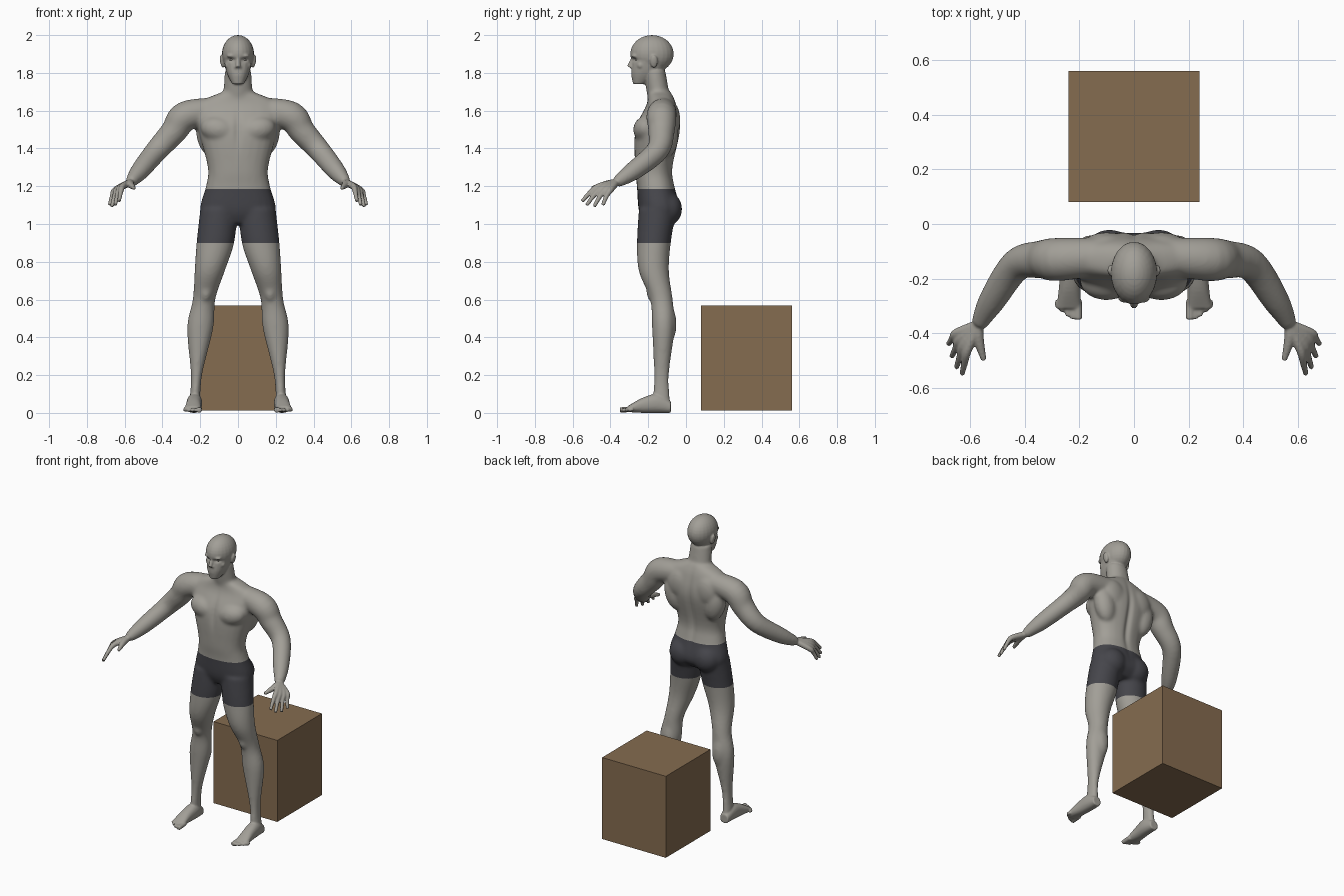
import bpy, bmesh, math
from mathutils import Vector, Matrix

cube = bpy.data.objects.get("Cube")
if cube:
    bpy.data.objects.remove(cube)

ACROSS, FORWARD, UP = Vector((1, 0, 0)), Vector((0, -1, 0)), Vector((0, 0, 1))
middle, both = (1,), (1, -1)


def material(name, colour):
    mat = bpy.data.materials.new(name)
    mat.use_nodes = True
    mat.diffuse_color = (*colour, 1)
    shader = mat.node_tree.nodes["Principled BSDF"]
    shader.inputs["Base Color"].default_value = (*colour, 1)
    return mat


def new_object(name, bm, *materials):
    mesh = bpy.data.meshes.new(name)
    bmesh.ops.recalc_face_normals(bm, faces=bm.faces)
    bm.to_mesh(mesh)
    bm.free()
    for mat in materials:
        mesh.materials.append(mat)
    ob = bpy.data.objects.new(name, mesh)
    bpy.context.collection.objects.link(ob)
    return ob


def spline(rows, steps=5):
    # Catmull-Rom curve through the rows, radii included
    points = [Vector(row) for row in rows]
    last = len(points) - 1
    curve = []
    for i in range(last):
        before, start, end, after = (points[min(max(i + k, 0), last)] for k in (-1, 0, 1, 2))
        leave, arrive = (end - before) / 2, (after - start) / 2
        for step in range(steps):
            t = step / steps
            bend = (start - end) * 2 + leave + arrive
            sag = (end - start) * 3 - leave * 2 - arrive
            curve.append(start + (leave + (sag + bend * t) * t) * t)
    return curve + [points[last]]


def tube(bm, rows, sides, axis=None, power=2, segments=24):
    # Each row holds a centre, a half width and, if not round, a half depth
    rows = spline([row if len(row) == 5 else (*row, row[-1]) for row in rows])
    for side in sides:
        path = [Vector((row[0] * side, row[1], row[2])) for row in rows]
        rings = []
        for i, (centre, row) in enumerate(zip(path, rows)):
            ahead, behind = path[min(i + 1, len(path) - 1)], path[max(i - 1, 0)]
            along = axis or (ahead - behind).normalized()
            wide = (ACROSS - along * along.x).normalized()
            deep = along.cross(wide)
            ring = []
            for k in range(segments):
                angle = math.tau * k / segments
                c, s = (math.copysign(abs(value) ** (2 / power), value)
                        for value in (math.cos(angle), math.sin(angle)))
                ring.append(bm.verts.new(centre + wide * c * row[3] + deep * s * row[4]))
            rings.append(ring)
        for low, high in zip(rings, rings[1:]):
            for k in range(segments):
                bm.faces.new((low[k], low[k - 1], high[k - 1], high[k]))
        bm.faces.new(rings[0])
        bm.faces.new(rings[-1])


def lump(bm, centre, size, sides=both, tilt=0):
    for side in sides:
        place = Matrix.Translation((centre[0] * side, centre[1], centre[2]))
        turn = Matrix.Rotation(tilt * side, 4, 'Y')
        bmesh.ops.create_uvsphere(bm, u_segments=24, v_segments=16, radius=1,
                                  matrix=place @ turn @ Matrix.Diagonal((*size, 1)))


def fuse(bm, voxel, softness):
    # Weld overlapping parts into one skin and soften the joins
    ob = new_object("fused", bm)
    weld = ob.modifiers.new("weld", 'REMESH')
    weld.mode, weld.voxel_size = 'VOXEL', voxel
    soften = ob.modifiers.new("soften", 'SMOOTH')
    soften.factor, soften.iterations = 0.5, softness
    skin = bmesh.new()
    skin.from_object(ob, bpy.context.evaluated_depsgraph_get())
    bpy.data.objects.remove(ob)
    return skin


def press(bm, x, z, width, height, depth):
    # Dent the front for a positive depth, the back for a negative one
    for v in bm.verts:
        if (v.co.y + .15) * depth < 0:
            away = ((abs(v.co.x) - x) / width) ** 2 + ((v.co.z - z) / height) ** 2
            v.co.y += depth * math.exp(-away)


bm = bmesh.new()

# Torso and neck
tube(bm, [(0, -.15, 1, .12, .07), (0, -.14, 1.07, .2, .11), (0, -.16, 1.2, .17, .1),
          (0, -.17, 1.3, .16, .1), (0, -.15, 1.5, .21, .12), (0, -.13, 1.63, .22, .08),
          (0, -.14, 1.7, .08, .06)], middle, UP, 2.3)
tube(bm, [(0, -.14, 1.65, .08, .06), (0, -.17, 1.82, .07, .06)], middle, UP)

# Legs
tube(bm, [(.1, -.15, 1.08, .1), (.12, -.17, .9, .1, .09), (.15, -.17, .75, .08),
          (.18, -.13, .6, .06), (.2, -.12, .45, .07, .06), (.22, -.13, .2, .03, .04),
          (.23, -.13, .04, .03, .05)], both, UP)

# Arms
tube(bm, [(.13, -.12, 1.6, .07), (.28, -.13, 1.57, .08), (.34, -.13, 1.49, .07),
          (.43, -.15, 1.39, .06), (.52, -.28, 1.28, .05), (.57, -.37, 1.22, .03)], both)

# Muscles
chest, shoulder_blade, flank = (.1, -.21, 1.5), (.1, -.08, 1.55), (.15, -.1, 1.47)
buttock, calf, kneecap = (.09, -.1, 1.08), (.19, -.09, .47), (.17, -.18, .64)
lump(bm, chest, (.1, .07, .07), tilt=-.2)
lump(bm, shoulder_blade, (.09, .05, .1))
lump(bm, flank, (.07, .06, .12), tilt=.2)
lump(bm, buttock, (.09, .08, .09))
lump(bm, calf, (.05, .04, .1))
lump(bm, kneecap, (.03, .03, .05))
bm = fuse(bm, voxel=.009, softness=12)

# Skull and jaw
lump(bm, (0, -.18, 1.9), (.085, .115, .1), middle)
tube(bm, [(0, -.25, 1.74, .03), (0, -.21, 1.8, .06, .08), (0, -.18, 1.88, .08, .1)],
     middle, UP, 2.3)

# Nose, brows, cheeks, lips and ears
tube(bm, [(0, -.28, 1.88, .01), (0, -.3, 1.83, .013)], middle)
lump(bm, (.01, -.285, 1.83), (.01, .01, .01))
lump(bm, (.03, -.27, 1.89), (.03, .02, .01))
lump(bm, (.05, -.24, 1.84), (.02, .02, .02))
for height in (1.785, 1.8):
    lump(bm, (0, -.28, height), (.02, .01, .007), middle)
lump(bm, (.085, -.17, 1.86), (.01, .02, .035), tilt=.2)

# Fingers fan out evenly from the wrist, the middle ones reaching further
wrist = Vector((.57, -.37, 1.22))
index_knuckle, little_knuckle = Vector((.61, -.46, 1.2)), Vector((.65, -.4, 1.18))
index_tip, little_tip = Vector((.63, -.55, 1.12)), Vector((.68, -.44, 1.1))
for i in range(4):
    knuckle = index_knuckle.lerp(little_knuckle, i / 3)
    tip = index_tip.lerp(little_tip, i / 3)
    tip += (tip - knuckle) * .2 * math.sin(math.pi * i / 3)
    joint = knuckle.lerp(tip, .5) + UP * .01
    tube(bm, [(*wrist, .02), (*knuckle, .017), (*joint, .013), (*tip, .01)], both, segments=14)
# Thumb
tube(bm, [(*wrist, .02), (.57, -.42, 1.21, .02), (.55, -.5, 1.19, .01)], both, segments=14)

# Feet and toes
tube(bm, [(.23, -.08, .03, .03), (.23, -.15, .05, .04, .05), (.235, -.23, .04, .04),
          (.24, -.31, .02, .045, .015)], both, FORWARD, 2.3)
for i in range(5):
    radius = .01 if i else .015
    x, y = .205 + .019 * i, -.35 + .003 * i * i
    tube(bm, [(x, -.28, .02, radius), (x, y, .015, radius)], both, segments=14)
bm = fuse(bm, voxel=.0055, softness=3)

# Eye sockets, spine and breastbone, then eyelids
press(bm, x=.033, z=1.87, width=.02, height=.01, depth=.012)
press(bm, x=0, z=1.4, width=.02, height=.2, depth=-.014)
press(bm, x=0, z=1.5, width=.02, height=.09, depth=.01)
lump(bm, (.033, -.257, 1.87), (.014, .012, .007))

# Shorts: cut clean edges at waist and hem, then colour the band between
waist, hem, reach = 1.185, .9, .35
for height in (waist, hem):
    near = [f for f in bm.faces if abs(f.calc_center_median().x) < reach]
    geom = list({part for f in near for part in (*f.verts, *f.edges)}) + near
    bmesh.ops.bisect_plane(bm, geom=geom, plane_co=UP * height, plane_no=UP, dist=.0005)
for face in bm.faces:
    centre = face.calc_center_median()
    face.material_index = int(hem < centre.z < waist and abs(centre.x) < reach)
    face.smooth = True
new_object("body", bm, material("grey skin", (.36, .345, .31)),
           material("dark shorts", (.06, .06, .07)))

# Box standing behind
bm = bmesh.new()
bmesh.ops.create_cube(bm, size=1, matrix=Matrix.Translation((0, .32, .29))
                      @ Matrix.Diagonal((.48, .48, .555, 1)))
new_object("box", bm, material("brown box", (.235, .15, .08)))
